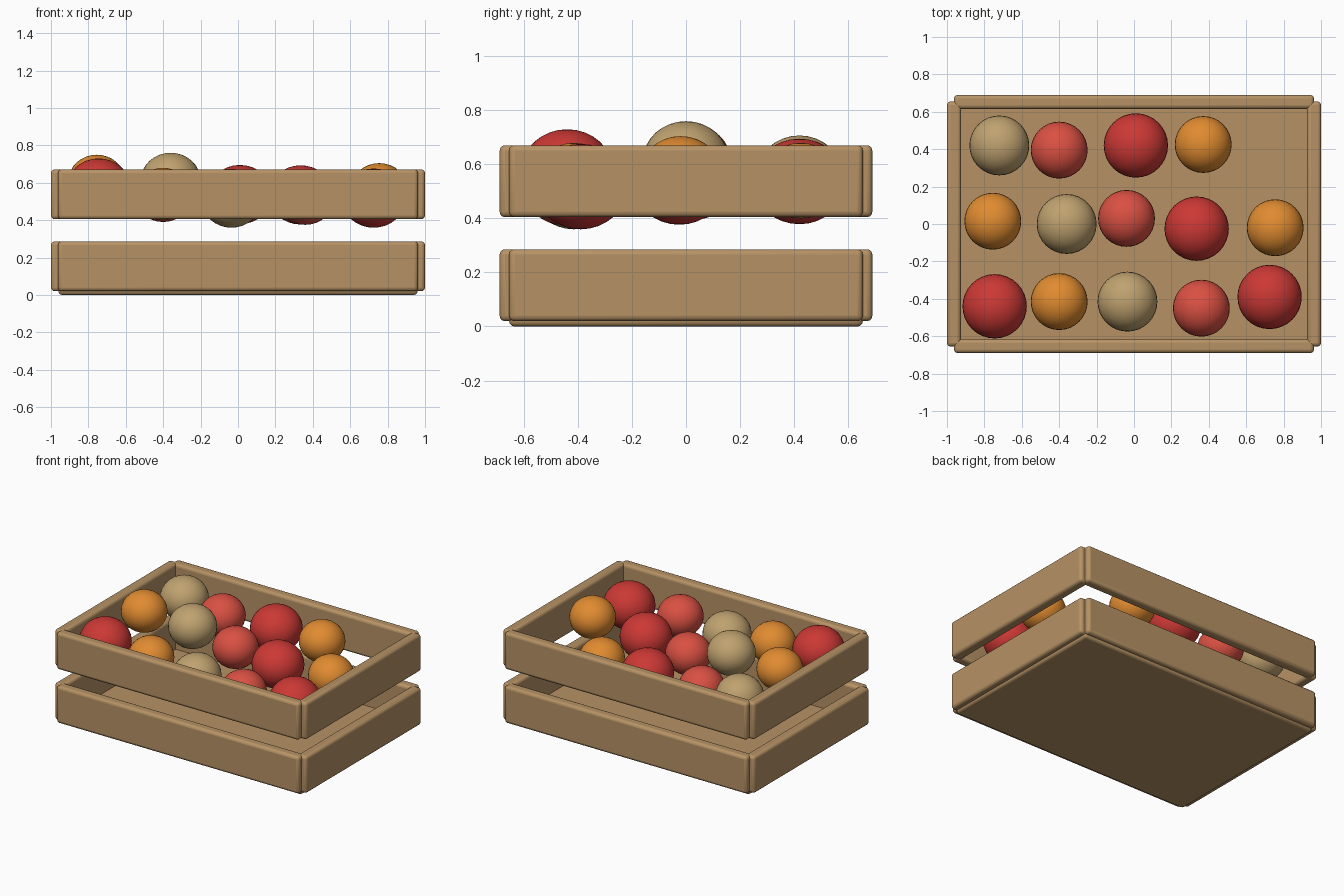
import bpy

if "Cube" in bpy.data.objects:
    bpy.data.objects.remove(bpy.data.objects["Cube"])


def material(name, rgb):
    m = bpy.data.materials.new(name)
    m.diffuse_color = (*rgb, 1)
    m.use_nodes = True
    m.node_tree.nodes["Principled BSDF"].inputs["Base Color"].default_value = m.diffuse_color
    return m


wood = material("wood", (0.47, 0.29, 0.13))
colours = {
    "red": material("red", (0.60, 0.04, 0.035)),
    "pink": material("light_red", (0.70, 0.08, 0.055)),
    "orange": material("orange", (0.75, 0.26, 0.03)),
    "tan": material("tan", (0.52, 0.36, 0.16)),
}
radii = {"red": 0.172, "pink": 0.152, "orange": 0.152, "tan": 0.16}


def board(name, centre, size, bevel=0.02):
    bpy.ops.mesh.primitive_cube_add(size=1, location=centre)
    ob = bpy.context.object
    ob.name = name
    ob.scale = size
    bpy.ops.object.transform_apply(location=False, rotation=False, scale=True)
    mod = ob.modifiers.new("rounded_edges", "BEVEL")
    mod.width = bevel
    mod.segments = 3
    ob.data.materials.append(wood)
    bpy.ops.object.shade_smooth_by_angle()


# crate floor
board("floor", (0, 0, 0.03), (1.92, 1.31, 0.06))

# two tiers of slats on all four sides
for tier, z in (("lower", 0.153), ("upper", 0.538)):
    for side, s in (("front", -1), ("back", 1)):
        board(f"{tier}_{side}_slat", (0, s * 0.6525, z), (1.925, 0.075, 0.266))
    for side, s in (("left", -1), ("right", 1)):
        board(f"{tier}_{side}_slat", (s * 0.9625, 0, z), (0.075, 1.31, 0.266))

# fruit: slightly flattened balls in three loose rows
fruit = [
    ("tan", -0.72, 0.42, 0.56), ("pink", -0.40, 0.395, 0.53),
    ("red", 0.01, 0.42, 0.537), ("orange", 0.37, 0.425, 0.54),
    ("orange", -0.755, 0.015, 0.61), ("tan", -0.36, 0.0, 0.613),
    ("pink", -0.04, 0.03, 0.535), ("red", 0.335, -0.025, 0.535),
    ("orange", 0.755, -0.02, 0.565), ("red", -0.745, -0.44, 0.572),
    ("orange", -0.40, -0.415, 0.54), ("tan", -0.035, -0.415, 0.507),
    ("pink", 0.36, -0.45, 0.515), ("red", 0.725, -0.39, 0.518),
]
for i, (kind, x, y, z) in enumerate(fruit):
    bpy.ops.mesh.primitive_uv_sphere_add(segments=32, ring_count=16,
                                         radius=radii[kind], location=(x, y, z))
    ob = bpy.context.object
    ob.name = f"fruit_{i + 1}"
    ob.scale.z = 0.92
    ob.data.materials.append(colours[kind])
    bpy.ops.object.shade_smooth()
